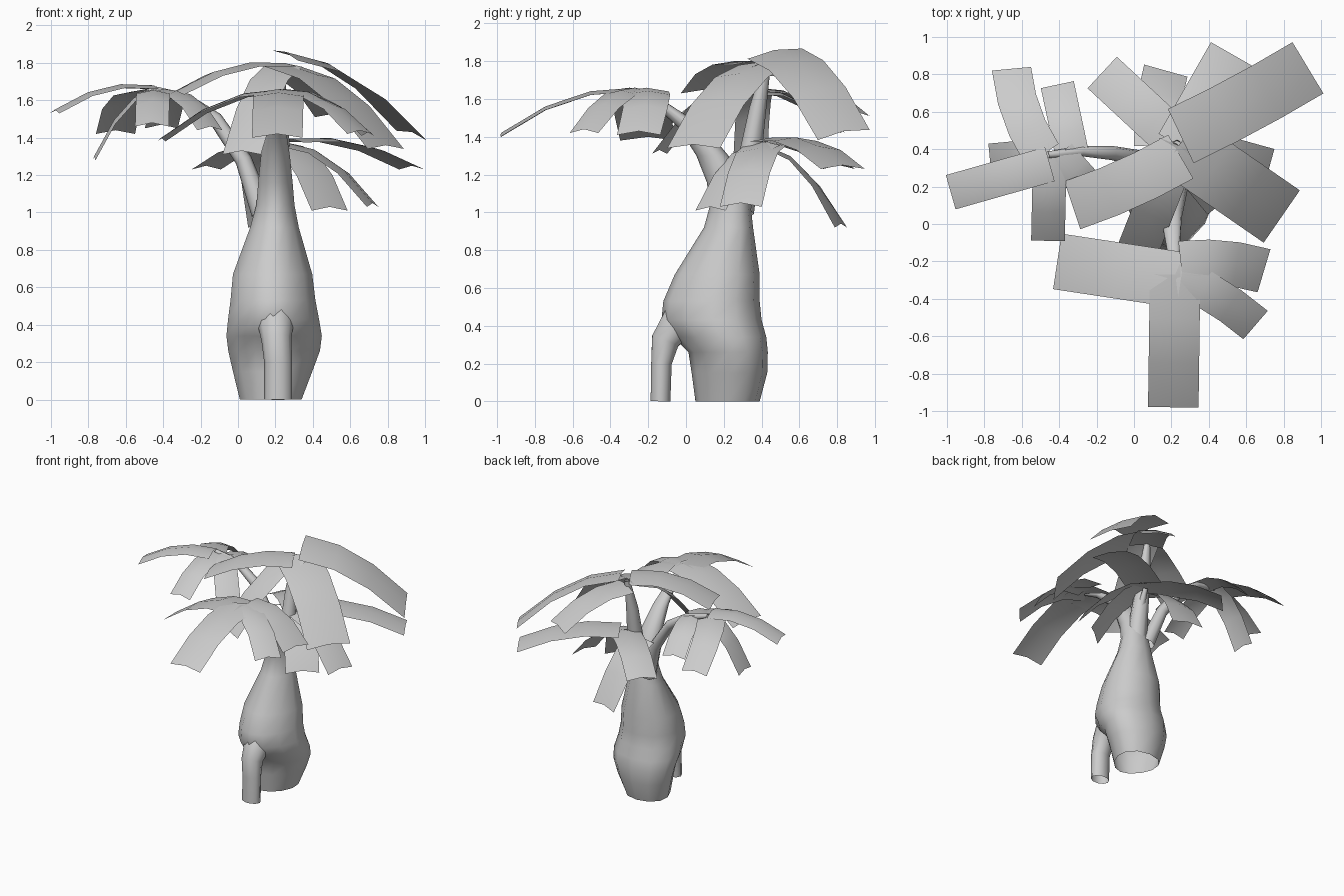
import bpy, bmesh, math
from mathutils import Vector, Matrix

cube = bpy.data.objects.get("Cube")
if cube:
    bpy.data.objects.remove(cube, do_unlink=True)

grey = bpy.data.materials.new("plain grey")
grey.use_nodes = True
colour = (0.6, 0.6, 0.6, 1)
grey.diffuse_color = colour
grey.node_tree.nodes["Principled BSDF"].inputs["Base Color"].default_value = colour


def finish(name, bm, angle):
    """Turn a bmesh into a smooth shaded object."""
    mesh = bpy.data.meshes.new(name)
    bm.to_mesh(mesh)
    bm.free()
    mesh.materials.append(grey)
    for poly in mesh.polygons:
        poly.use_smooth = True
    mesh.set_sharp_from_angle(angle=math.radians(angle))
    obj = bpy.data.objects.new(name, mesh)
    bpy.context.collection.objects.link(obj)
    return obj


def loft(name, rings, sides, reference=None, taper=0):
    """Skin open elliptical rings (x, y, z, rx, ry); with a reference axis they follow the path.
    Taper narrows the front half of each ring."""
    bm = bmesh.new()
    centres = [Vector(r[:3]) for r in rings]
    last = len(rings) - 1
    loops = []
    for i, ring in enumerate(rings):
        u, v = Vector((1, 0, 0)), Vector((0, 1, 0))
        if reference:
            along = (centres[min(i + 1, last)] - centres[max(i - 1, 0)]).normalized()
            ref = Vector(reference)
            u = (ref - along * ref.dot(along)).normalized()
            v = along.cross(u)
        loop = []
        for k in range(sides):
            a = math.tau * k / sides
            wide = ring[3] * math.cos(a) * (1 + taper * math.sin(a))
            loop.append(bm.verts.new(centres[i] + u * wide + v * ring[-1] * math.sin(a)))
        loops.append(loop)
    for low, high in zip(loops, loops[1:]):
        for k in range(sides):
            n = (k + 1) % sides
            bm.faces.new((low[k], low[n], high[n], high[k]))
    return finish(name, bm, 70)


def leaf(name, base, tip, width, shift=(0, 0, 0), bend=0, roll=0):
    """Arched drooping strip with a raised midrib; positive bend turns the tip clockwise."""
    bm = bmesh.new()
    base = Vector(base) + Vector(shift)
    run = Vector(tip) - base
    side = Vector((-run.y, run.x, 0))
    length = side.length
    side.normalize()
    arch = 0.04 + 0.12 * abs(run.z)
    rows = []
    for i in range(4):
        t = i / 3
        centre = base + run * t + side * bend * length * t * (1 - t)
        centre.z += 4 * arch * t * (1 - t)
        across = Matrix.Rotation(bend * (1 - 2 * t), 3, 'Z') @ side
        across.z = roll
        rows.append([bm.verts.new(centre + across * width * s / 2
                                  + Vector((0, 0, 0.02 * (1 - abs(s)))))
                     for s in (-1, 0, 1)])
    for a, b in zip(rows, rows[1:]):
        for k in range(2):
            bm.faces.new((a[k], b[k], b[k + 1], a[k + 1]))
    return finish(name, bm, 60)


# Swollen trunk running up into the front branch
loft("trunk", [
    (.175, .22, 0, .165, .17),
    (.185, .23, .15, .212, .2),
    (.193, .223, .26, .245, .21),
    (.193, .18, .34, .255, .245),
    (.19, .135, .43, .243, .265),
    (.187, .135, .53, .227, .255),
    (.185, .165, .67, .212, .225),
    (.195, .225, .92, .13, .13),
    (.2, .235, 1.04, .102, .107),
    (.2, .21, 1.16, .092, .1),
    (.2, .14, 1.3, .078, .085),
    (.2, .03, 1.45, .055, .07),
    (.21, -.13, 1.57, .035, .045),
    (.22, -.28, 1.64, .02, .02),
], 12, taper=.2)

# Stilt root in front of the trunk
loft("front_root", [
    (.215, -.135, 0, .075, .055),
    (.215, -.13, .2, .075, .057),
    (.205, -.11, .32, .08, .078),
    (.2, -.04, .42, .1, .1),
    (.2, .08, .5, .11, .1),
], 10, (1, 0, 0))

# Branches
loft("back_branch", [
    (.2, .26, 1, .08), (.22, .34, 1.3, .06), (.22, .38, 1.55, .045), (.23, .43, 1.79, .02),
], 8, (1, 0, 0))
loft("side_branch", [
    (.13, .3, 1, .06), (.03, .35, 1.28, .045), (-.12, .38, 1.5, .038),
    (-.28, .39, 1.61, .028), (-.46, .37, 1.66, .018),
], 8, (0, 1, 0))
loft("low_twig", [(.22, .33, 1.22, .035), (.25, .43, 1.37, .02)], 6, (1, 0, 0))

# Leaf crowns: centre, then leaves as tip, width, optional base shift, bend and roll
crowns = {
    "front": ((.22, -.27, 1.64), [
        ((.21, -.98, 1.4), .27),
        ((-.41, -.2, 1.38), .3, (.03, -.03, 0)),
        ((.695, -.25, 1.41), .24, (.03, .06, 0), .2),
        ((.65, -.54, 1.42), .2, (0, 0, 0), .15),
    ]),
    "top": ((.24, .42, 1.78), [
        ((.93, .835, 1.41), .32, (.01, .05, .06), -.05, .17),
        ((-.33, .1, 1.63), .27, (.01, -.06, 0), .1),
        ((.79, .04, 1.34), .34),
        ((.02, -.14, 1.31), .22),
        ((.52, .91, 1.51), .25, (0, 0, -.05)),
    ]),
    "low": ((.25, .42, 1.355), [
        ((-.17, .81, 1.23), .23),
        ((.17, .82, .92), .24, (-.13, 0, -.02), .15),
        ((.49, .13, 1.01), .25),
        ((.72, .29, 1.03), .23),
        ((.93, .83, 1.23), .27, (.03, .03, .02)),
    ]),
    "side": ((-.45, .37, 1.64), [
        ((-.98, .17, 1.53), .19, (0, -.05, .02)),
        ((-.46, -.09, 1.46), .18),
        ((-.655, .83, 1.42), .21, (-.04, 0, 0), .25),
        ((-.41, .745, 1.45), .18, (.12, 0, -.02)),
        ((-.77, .34, 1.28), .18),
        ((-.15, .09, 1.44), .18, (.05, 0, 0)),
    ]),
}
for crown, (centre, leaves) in crowns.items():
    for number, spec in enumerate(leaves, 1):
        leaf(f"{crown}_leaf_{number}", centre, *spec)
